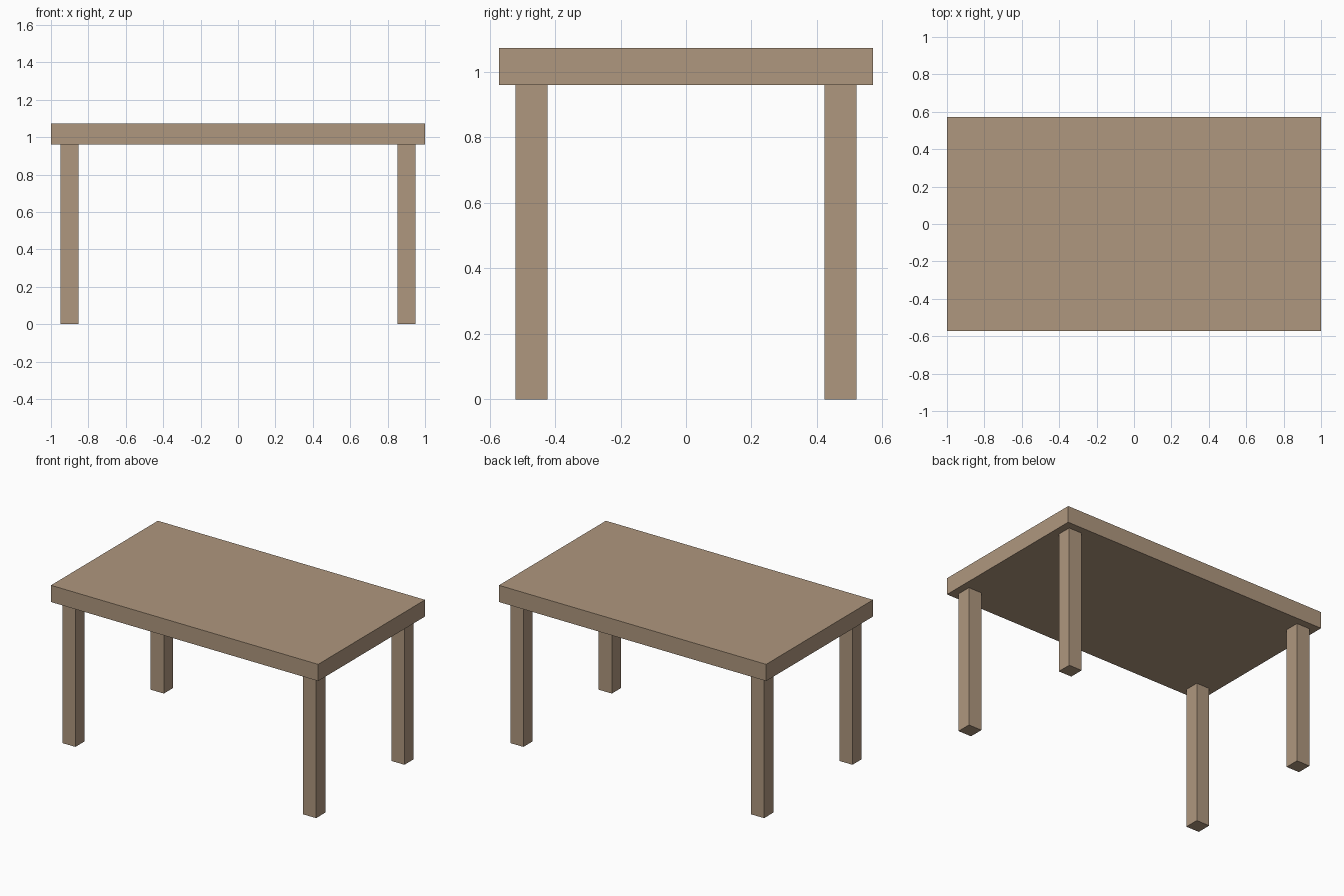
import bpy

if "Cube" in bpy.data.objects:
    bpy.data.objects.remove(bpy.data.objects["Cube"])

wood = bpy.data.materials.new("wood")
wood.diffuse_color = (0.43, 0.31, 0.21, 1)
wood.use_nodes = True
wood.node_tree.nodes["Principled BSDF"].inputs["Base Color"].default_value = wood.diffuse_color


def box(name, center, size):
    bpy.ops.mesh.primitive_cube_add(size=1, location=center)
    ob = bpy.context.object
    ob.name = name
    ob.scale = size
    bpy.ops.object.transform_apply(location=False, rotation=False, scale=True)
    ob.data.materials.append(wood)
    return ob


LENGTH, DEPTH, HEIGHT = 2.0, 1.143, 1.073
THICK, LEG, INSET = 0.113, 0.098, 0.05
leg_h = HEIGHT - THICK

# Table top slab
box("table_top", (0, 0, HEIGHT - THICK / 2), (LENGTH, DEPTH, THICK))

# Four square legs, inset from the corners
lx = LENGTH / 2 - INSET - LEG / 2
ly = DEPTH / 2 - INSET - LEG / 2
for sy, row in ((-1, "front"), (1, "back")):
    for sx, side in ((-1, "left"), (1, "right")):
        box(f"{row}_{side}_leg", (sx * lx, sy * ly, leg_h / 2), (LEG, LEG, leg_h))
